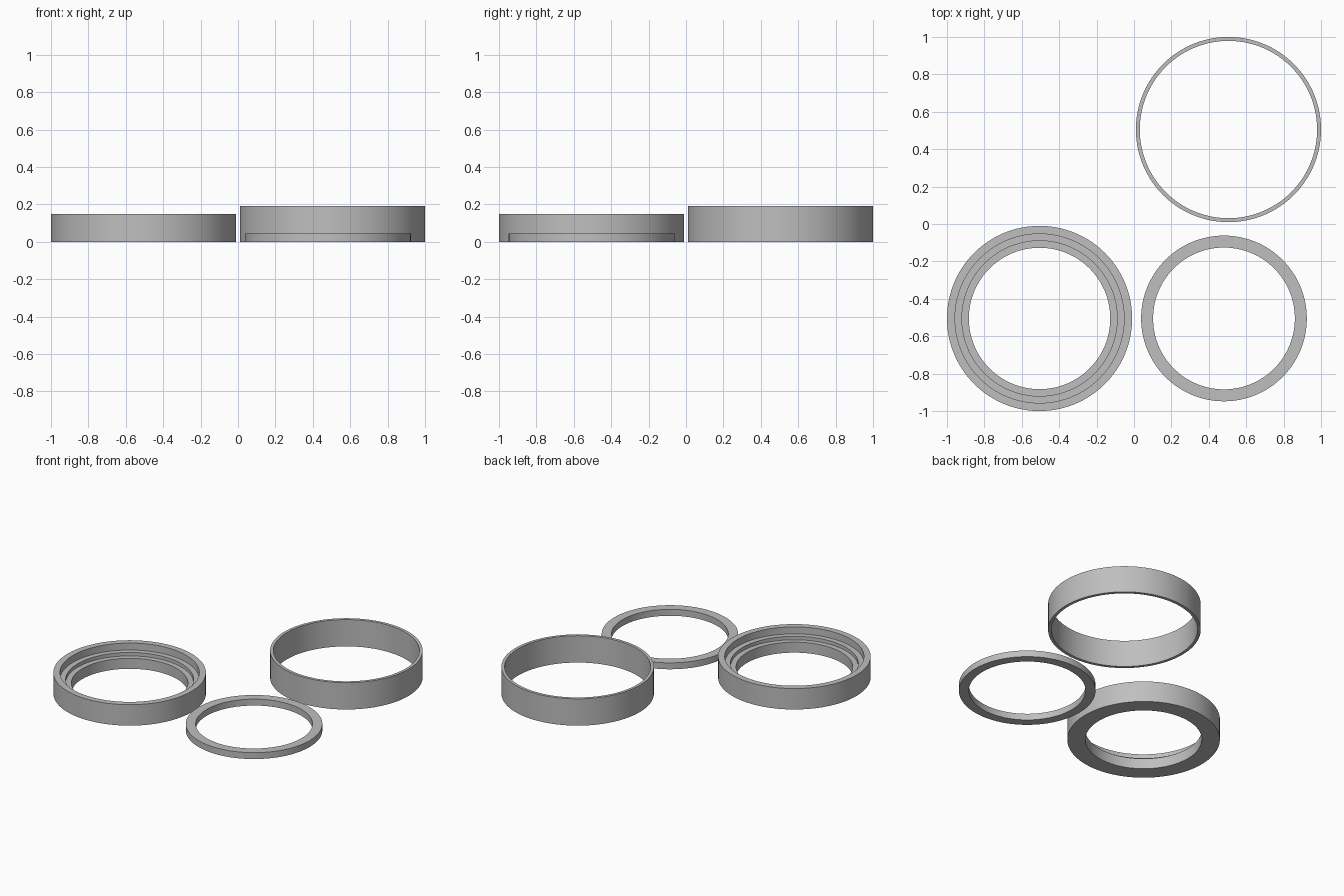
import bpy
import bmesh
import math

SEGMENTS = 128

cube = bpy.data.objects.get("Cube")
if cube:
    bpy.data.objects.remove(cube, do_unlink=True)

# Single grey material
grey = bpy.data.materials.new("plain grey")
grey.use_nodes = True
color = (0.52, 0.52, 0.52, 1)
grey.diffuse_color = color
grey.node_tree.nodes["Principled BSDF"].inputs["Base Color"].default_value = color


def lathe(name, center, profile):
    """Revolve a closed (radius, height) profile about a vertical axis."""
    bm = bmesh.new()
    loops = []
    for i in range(SEGMENTS):
        a = 2 * math.pi * i / SEGMENTS
        loops.append([bm.verts.new((r * math.cos(a), r * math.sin(a), z))
                      for r, z in profile])
    n = len(profile)
    for i in range(SEGMENTS):
        here, there = loops[i], loops[(i + 1) % SEGMENTS]
        for j in range(n):
            k = (j + 1) % n
            bm.faces.new((here[j], there[j], there[k], here[k]))
    bmesh.ops.recalc_face_normals(bm, faces=bm.faces)
    mesh = bpy.data.meshes.new(name)
    bm.to_mesh(mesh)
    bm.free()
    mesh.materials.append(grey)
    obj = bpy.data.objects.new(name, mesh)
    obj.location = (*center, 0)
    bpy.context.collection.objects.link(obj)
    bpy.ops.object.select_all(action='DESELECT')
    obj.select_set(True)
    bpy.context.view_layer.objects.active = obj
    bpy.ops.object.shade_smooth_by_angle(angle=math.radians(30))
    return obj


def plain_ring(name, center, outer, inner, height):
    return lathe(name, center, [(outer, 0), (outer, height),
                                (inner, height), (inner, 0)])


# Housing with two ledges stepping down to the opening
lathe("stepped_housing_ring", (-0.505, -0.505),
      [(0.495, 0), (0.495, 0.15), (0.452, 0.15), (0.452, 0.10),
       (0.415, 0.10), (0.415, 0.075), (0.378, 0.075), (0.378, 0)])

# Flat retainer that drops into the housing
plain_ring("retaining_ring", (0.481, -0.505), 0.443, 0.379, 0.046)

# Tall thin-walled sleeve
plain_ring("outer_sleeve", (0.505, 0.505), 0.495, 0.474, 0.192)
